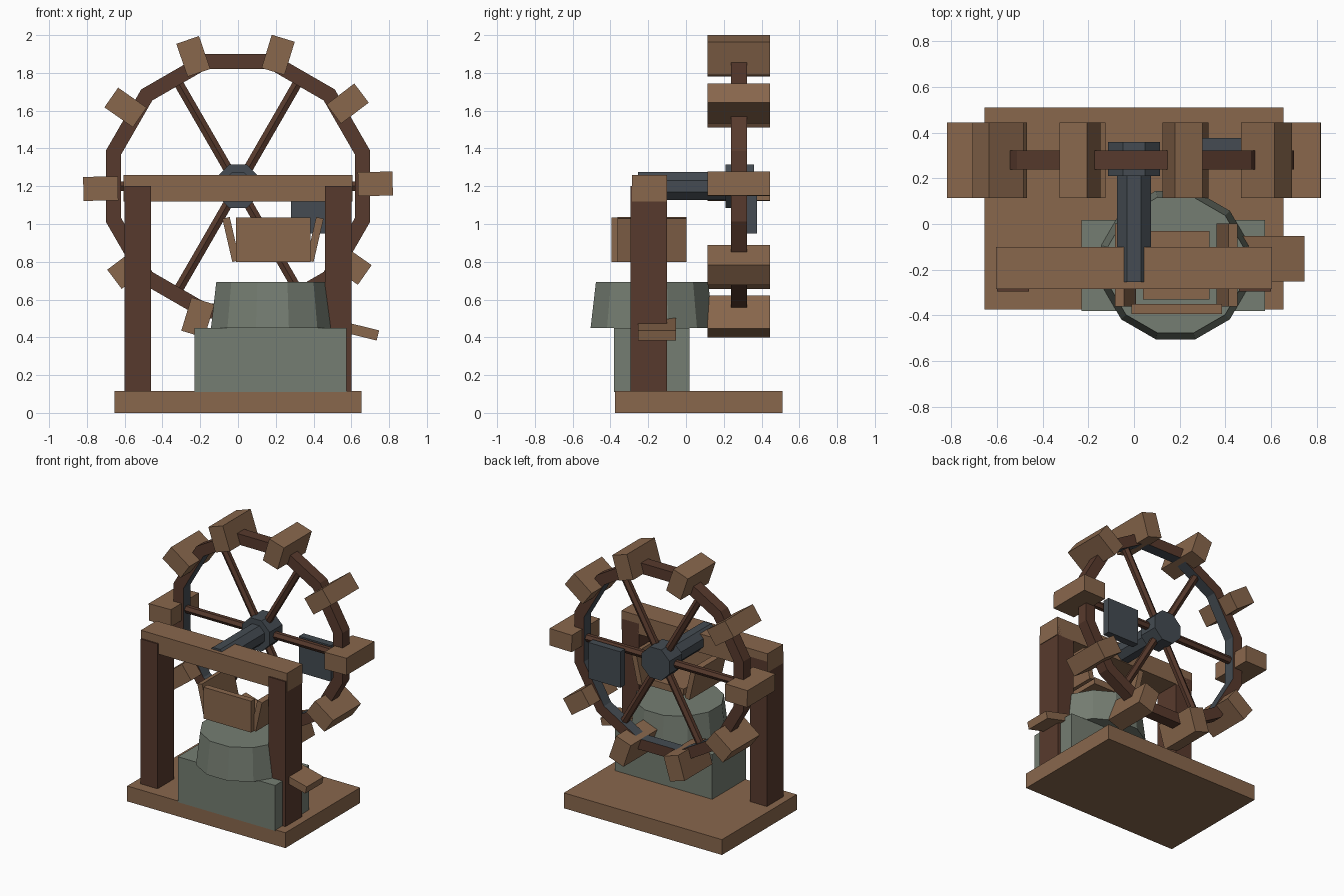
import bpy, bmesh
from math import pi, cos, sin, radians
from mathutils import Matrix, Vector

cube = bpy.data.objects.get("Cube")
if cube:
    bpy.data.objects.remove(cube, do_unlink=True)


def material(name, rgb):
    m = bpy.data.materials.new(name)
    m.use_nodes = True
    m.diffuse_color = (*rgb, 1)
    m.node_tree.nodes["Principled BSDF"].inputs["Base Color"].default_value = (*rgb, 1)
    return m


LIGHT_WOOD = material("light_wood", (0.25, 0.136, 0.073))
DARK_WOOD = material("dark_wood", (0.097, 0.042, 0.026))
IRON = material("iron", (0.058, 0.071, 0.084))
STONE = material("stone", (0.178, 0.207, 0.168))


def finish(bm, name, *mats):
    bmesh.ops.recalc_face_normals(bm, faces=bm.faces)
    mesh = bpy.data.meshes.new(name)
    bm.to_mesh(mesh)
    bm.free()
    for m in mats:
        mesh.materials.append(m)
    obj = bpy.data.objects.new(name, mesh)
    bpy.context.collection.objects.link(obj)
    return obj


def box(name, center, size, mat, tilt=0):
    """Box turned about the y axis (positive tilt is anticlockwise from the front)."""
    bm = bmesh.new()
    place = Matrix.Translation(center) @ Matrix.Rotation(-tilt, 4, 'Y') @ Matrix.Diagonal((*size, 1))
    bmesh.ops.create_cube(bm, size=1, matrix=place)
    return finish(bm, name, mat)


def span(name, lo, hi, mat):
    """Upright box between two opposite corners."""
    lo, hi = Vector(lo), Vector(hi)
    return box(name, (lo + hi) / 2, hi - lo, mat)


def prism(name, start, end, sides, r1, r2, mat):
    """Flat-sided bar or frustum between two points, radii measured to the flats."""
    start, end = Vector(start), Vector(end)
    axis = end - start
    k = 1 / cos(pi / sides)
    bm = bmesh.new()
    place = (Matrix.Translation((start + end) / 2) @ axis.to_track_quat('Z', 'Y').to_matrix().to_4x4()
             @ Matrix.Rotation(pi / sides, 4, 'Z'))
    bmesh.ops.create_cone(bm, cap_ends=True, segments=sides, radius1=r1 * k, radius2=r2 * k,
                          depth=axis.length, matrix=place)
    return finish(bm, name, mat)


# Timber frame
span("base_board", (-0.655, -0.375, 0), (0.655, 0.51, 0.115), LIGHT_WOOD)
for side, x in (("left", 0.53), ("right", -0.53)):
    span(side + "_post", (x - 0.07, -0.295, 0.01), (x + 0.07, -0.1, 1.2), DARK_WOOD)
span("cross_beam", (-0.605, -0.285, 1.12), (0.605, -0.1, 1.26), LIGHT_WOOD)

# Millstone stand
span("stone_block", (-0.23, -0.382, 0.11), (0.575, 0.018, 0.45), STONE)
prism("millstone", (0.182, -0.18, 0.45), (0.182, -0.18, 0.692), 12, 0.325, 0.297, STONE)

# Hopper above the stone, open at the back
span("hopper_floor", (0.04, -0.33, 0.8), (0.33, -0.03, 0.85), LIGHT_WOOD)
span("hopper_front", (-0.01, -0.395, 0.8), (0.385, -0.35, 1.035), LIGHT_WOOD)
for side, s in (("left", 1), ("right", -1)):
    box("hopper_" + side, (0.185 + s * 0.222, -0.18, 0.918), (0.04, 0.365, 0.235),
        LIGHT_WOOD, -s * radians(13))

# Flour chute sticking out beside the left post
box("chute", (0.595, -0.153, 0.446), (0.3, 0.2, 0.055), LIGHT_WOOD, radians(-14))

# Axle, hub and counterweight
HUB = Vector((0, 0.28, 1.2))
prism("axle", (0, -0.255, 1.2), (0, 0.33, 1.2), 8, 0.074, 0.074, IRON)
prism("hub", (0, 0.21, 1.2), (0, 0.36, 1.2), 8, 0.115, 0.115, IRON)
span("counterweight", (0.28, 0.322, 0.95), (0.545, 0.377, 1.22), IRON)

# Twelve-sided rim with an iron inner face
bm = bmesh.new()
rings = []
for i in range(12):
    a = 2 * pi * (i + 0.5) / 12
    out = Vector((cos(a), 0, sin(a))) / cos(pi / 12)
    rings.append([bm.verts.new(HUB + out * r + Vector((0, y, 0)))
                  for r, y in ((0.7, -0.042), (0.7, 0.042), (0.62, 0.042), (0.62, -0.042))])
for i in range(12):
    a, b = rings[i], rings[(i + 1) % 12]
    for j in range(4):
        k = (j + 1) % 4
        face = bm.faces.new((a[j], a[k], b[k], b[j]))
        face.material_index = 1 if j == 2 else 0
finish(bm, "wheel_rim", DARK_WOOD, IRON)

# Spokes
for i in range(6):
    a = i * pi / 3
    d = Vector((cos(a), 0, sin(a)))
    prism(f"spoke_{i + 1}", HUB + d * 0.09, HUB + d * 0.64, 6, 0.025, 0.025, DARK_WOOD)

# Paddles around the rim
for i in range(10):
    a = radians(1 + 36 * i)
    box(f"paddle_{i + 1}", HUB + Vector((cos(a), 0, sin(a))) * 0.727, (0.184, 0.33, 0.127),
        LIGHT_WOOD, a)
